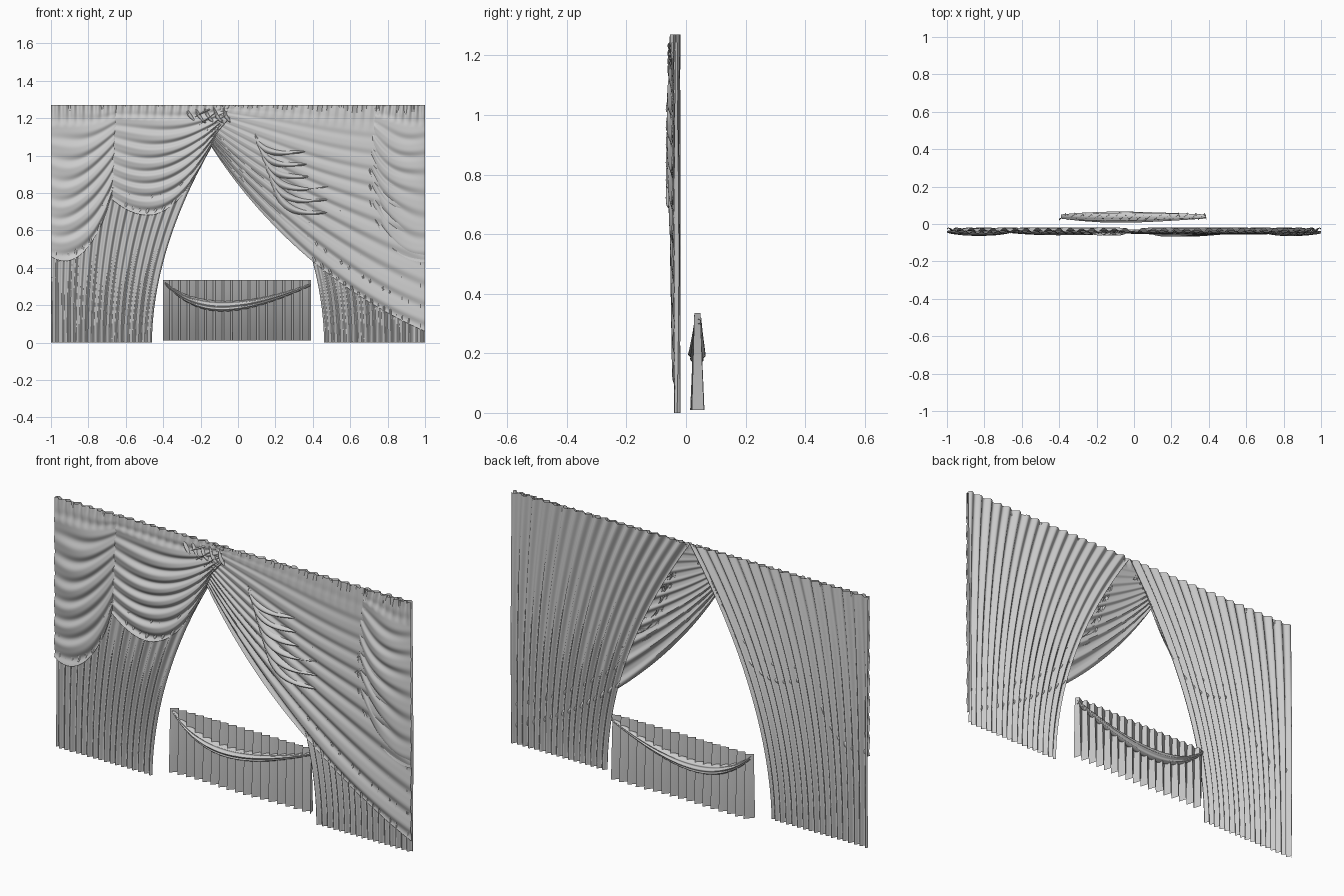
import bpy
import math
from math import sin, cos, pi

if "Cube" in bpy.data.objects:
    bpy.data.objects.remove(bpy.data.objects["Cube"], do_unlink=True)

TOP = 1.27

fabric = bpy.data.materials.new("grey_fabric")
fabric.use_nodes = True
GREY = (0.6, 0.6, 0.6, 1)
fabric.diffuse_color = GREY
fabric.node_tree.nodes["Principled BSDF"].inputs["Base Color"].default_value = GREY


def sheet(name, nu, nv, surface, angle=50):
    """Grid of cloth: surface(u, v) gives a point for u, v in 0..1."""
    verts = [surface(i / nu, j / nv) for j in range(nv + 1) for i in range(nu + 1)]
    row = nu + 1
    faces = [(j * row + i, j * row + i + 1, (j + 1) * row + i + 1, (j + 1) * row + i)
             for j in range(nv) for i in range(nu)]
    mesh = bpy.data.meshes.new(name)
    mesh.from_pydata(verts, [], faces)
    mesh.materials.append(fabric)
    obj = bpy.data.objects.new(name, mesh)
    bpy.context.collection.objects.link(obj)
    bpy.ops.object.select_all(action="DESELECT")
    obj.select_set(True)
    bpy.context.view_layer.objects.active = obj
    bpy.ops.object.shade_smooth_by_angle(angle=math.radians(angle))
    return obj


def lerp(a, b, t):
    return a + (b - a) * t


def bezier(p, t):
    s = 1 - t
    w = (s * s * s, 3 * s * s * t, 3 * s * t * t, t * t * t)
    return tuple(sum(w[k] * p[k][c] for k in range(4)) for c in (0, 1))


def straight(a, b):
    return [(lerp(a[0], b[0], k / 3), lerp(a[1], b[1], k / 3)) for k in range(4)]


def between(upper, lower, u, v):
    a, b = bezier(upper, u), bezier(lower, u)
    return lerp(a[0], b[0], v), lerp(a[1], b[1], v)


# Long pleated curtains, drawn back along a curved inner edge
def curtain(name, side):
    def surface(u, v):
        z = TOP * v
        inner = 0.46 * (1 - v ** 1.88)
        x = side * lerp(1.0, inner, u)
        wave = sin(2 * pi * 17 * u + 0.5 * sin(3 * v))
        return x, -0.03 + 0.009 * wave + 0.002 * sin(70 * u + 5 * v), z
    sheet(name, 204, 40, surface)


curtain("right_curtain", -1)
curtain("left_curtain", 1)


# Draped swags with sagging folds and a pleated heading
def swag(name, upper, lower, folds, depth, bulge, base=-0.042, pleats=14, soft_top=False):
    def surface(u, v):
        x, z = between(upper, lower, u, v)
        heading = max(0.0, 1 - v * 7)
        strength = v ** 0.8 if soft_top else min(1.0, 0.35 + 2 * v)
        phase = 2 * pi * folds * (v + 0.015 * sin(5 * u + 7 * v))
        wave = sin(phase) + 0.25 * sin(2 * phase + 3 * u)
        y = base - bulge * sin(pi * v ** 0.8) * sin(pi * u) ** 0.6 if 0 < u < 1 else base
        y -= depth * strength * wave * (1 - heading) * (0.45 + 0.55 * sin(pi * u))
        y += 0.008 * heading * sin(2 * pi * pleats * u)
        return x, y, z
    sheet(name, 90, 120, surface)


swag("centre_swag", straight((-0.66, TOP), (-0.04, TOP)),
     [(-0.68, 0.77), (-0.50, 0.62), (-0.33, 0.62), (-0.13, 1.08)], 8, 0.008, 0.012)
swag("right_side_swag", straight((-1, TOP), (-0.65, TOP)),
     [(-1, 0.46), (-0.88, 0.38), (-0.76, 0.50), (-0.67, 0.79)], 8, 0.007, 0.016, pleats=8)
swag("large_swag", straight((-0.12, TOP), (1, TOP)),
     [(-0.15, 1.06), (0.10, 0.66), (0.50, 0.28), (1, 0.06)], 11, 0.009, 0.012,
     pleats=24, soft_top=True)
swag("left_side_swag", straight((0.74, TOP), (1, TOP)),
     [(0.69, 0.84), (0.72, 0.60), (0.83, 0.43), (1, 0.43)], 8, 0.006, 0.014,
     base=-0.046, pleats=7)


# Raised lens-shaped folds lying on the drapes
def raised_fold(name, path, width, height, base=-0.048):
    lower = [path[0]] + [(x - width, z - width) for x, z in path[1:3]] + [path[3]]

    def surface(u, v):
        x, z = between(path, lower, u, v)
        return x, base - height * sin(pi * v) * sin(pi * u), z
    sheet(name, 24, 8, surface)


for k in range(6):
    dx, dz = 0.015 * k, 0.065 * k
    raised_fold(f"crescent_fold_{k + 1}",
                [(0.09 + dx, 1.12 - dz * 0.3), (0.13 + dx, 1.02 - dz),
                 (0.26 + dx, 1.02 - dz), (0.40 + 2 * dx, 1.03 - dz)],
                0.04, 0.018, base=-0.05)

# Gathered knot where the drapes meet
for k in range(4):
    raised_fold(f"knot_fold_{k + 1}",
                straight((-0.15 - 0.03 * k, 1.08 + 0.04 * k), (-0.04 - 0.035 * k, 1.21 + 0.012 * k)),
                -0.025, 0.016, base=-0.046)
for k in range(5):
    raised_fold(f"heading_tuck_{k + 1}",
                straight((-0.28 + 0.05 * k, 1.26), (-0.21 + 0.045 * k, 1.17)),
                0.02, 0.014, base=-0.044)


# Short pleated panel behind the opening
PLEATS = 17


def short_panel(u, v):
    phase = (u * PLEATS) % 1
    saw = phase / 0.75 if phase <= 0.75 else (1 - phase) / 0.25
    spread = lerp(0.02, 0.010, v)
    sway = 0.004 * sin(9 * u)
    return lerp(-0.40, 0.39, u), 0.038 + sway * (1 - v) + spread * (2 * saw - 1), lerp(0.01, 0.335, v)


sheet("short_panel", PLEATS * 8, 6, short_panel, angle=30)

# Folded sash draped around the short panel
SASH_TOP = [(-0.39, 0.325), (-0.24, 0.19), (0.05, 0.19), (0.385, 0.315)]
SASH_BOTTOM = [(-0.39, 0.310), (-0.20, 0.11), (0.00, 0.13), (0.385, 0.300)]


def sash(u, v):
    turn = 2 * pi * v
    x, z = between(SASH_TOP, SASH_BOTTOM, u, 0.5 - 0.5 * cos(turn))
    reach = sin(turn)
    size = 0.010 + (0.019 if reach > 0 else 0.013) * sin(pi * u)
    ripple = 1 + 0.14 * sin(8 * turn + 4 * u)
    return x, 0.040 - size * reach * ripple, z


sheet("sash", 60, 64, sash)
